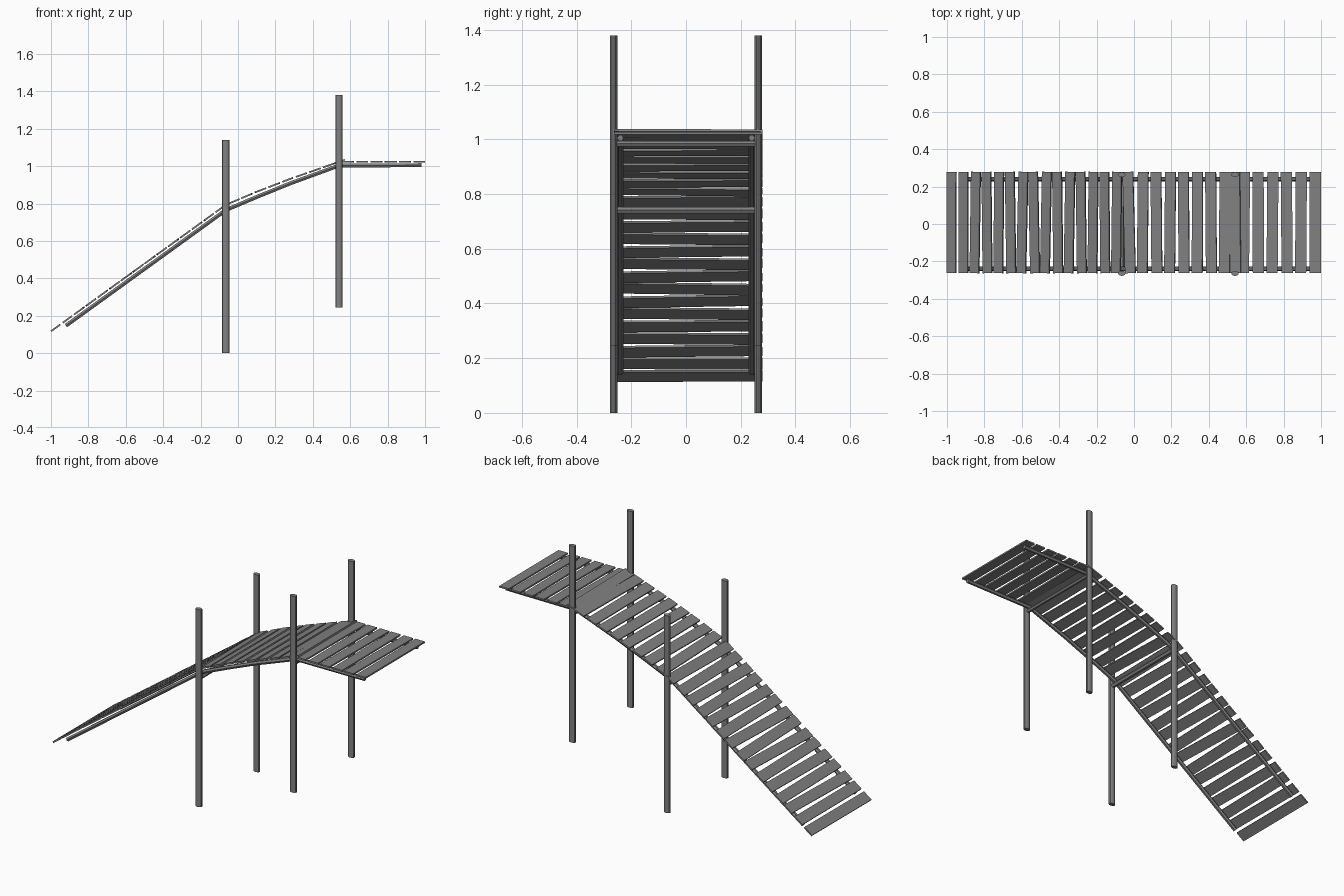
import bpy
import random
from math import atan2, radians
from mathutils import Matrix, Vector

random.seed(4)
cube = bpy.data.objects.get("Cube")
if cube:
    bpy.data.objects.remove(cube, do_unlink=True)

# One weathered grey for everything
grey = bpy.data.materials.new("weathered grey")
grey.use_nodes = True
tone = (0.22, 0.22, 0.22, 1)
grey.diffuse_color = tone
grey.node_tree.nodes["Principled BSDF"].inputs["Base Color"].default_value = tone


def finish(name, smooth):
    obj = bpy.context.object
    obj.name = name
    obj.data.name = name
    obj.data.materials.clear()
    obj.data.materials.append(grey)
    if smooth:
        bpy.ops.object.shade_smooth_by_angle()
    return obj


def post(name, x, y, low, high):
    bpy.ops.mesh.primitive_cylinder_add(vertices=12, radius=1, depth=1,
                                        location=(x, y, (low + high) / 2))
    bpy.context.object.scale = (0.02, 0.0135, high - low)
    bpy.ops.object.transform_apply(location=False, rotation=False, scale=True)
    finish(name, True)


def pole(name, points, radius):
    curve = bpy.data.curves.new(name, "CURVE")
    curve.dimensions = "3D"
    curve.bevel_depth = radius
    curve.bevel_resolution = 1
    curve.use_fill_caps = True
    spline = curve.splines.new("POLY")
    spline.points.add(len(points) - 1)
    for p, co in zip(spline.points, points):
        p.co = (*co, 1)
    obj = bpy.data.objects.new(name, curve)
    bpy.context.collection.objects.link(obj)
    bpy.ops.object.select_all(action="DESELECT")
    obj.select_set(True)
    bpy.context.view_layer.objects.active = obj
    bpy.ops.object.convert(target="MESH")
    finish(name, True)


# Walking surface as (x, z): ramp, gentle arch, level platform
deck = [(-1.0, 0.117), (-0.065, 0.793), (0.1, 0.863), (0.28, 0.932),
        (0.54, 1.023), (1.0, 1.023)]


def surface(x):
    for (x0, z0), (x1, z1) in zip(deck, deck[1:]):
        if x <= x1:
            return z0 + (x - x0) / (x1 - x0) * (z1 - z0), atan2(z1 - z0, x1 - x0)
    return deck[-1][1], 0.0


def plank(index, x, yaw):
    z, slope = surface(x)
    bpy.ops.mesh.primitive_cube_add(size=1)
    turn = Matrix.Rotation(-slope, 4, "Y") @ Matrix.Rotation(radians(yaw), 4, "Z")
    size = Matrix.Diagonal((0.06, 0.542, 0.009, 1))
    bpy.context.object.data.transform(turn @ size)
    bpy.context.object.location = Vector((x, 0.008, z))
    finish(f"plank_{index:02d}", False)


# Planks, laid slightly crooked in alternate directions
ramp = [-0.975 + 0.063 * i for i in range(15)]
arch = [-0.026 + 0.073 * i for i in range(8)]
platform = [0.54] + [0.588 + 0.0762 * i for i in range(6)]
for i, x in enumerate(ramp + arch + platform):
    amount = random.uniform(0.6, 1.6) if x < 0 else random.uniform(0.1, 0.7)
    if i < 2 or x > 0.95:
        amount = 0.1
    plank(i, x, amount if i % 2 else -amount)

# Supports on both sides
rail_line = [(-0.92, 0.147), (-0.065, 0.765), (0.1, 0.835), (0.28, 0.908),
             (0.54, 1.003), (0.98, 1.005)]
for side, s in (("left", -1), ("right", 1)):
    post(f"lower_post_{side}", -0.065, 0.264 * s, 0.0, 1.14)
    post(f"upper_post_{side}", 0.54, 0.264 * s, 0.245, 1.38)
    pole(f"side_rail_{side}", [(x, 0.24 * s, z) for x, z in rail_line], 0.012)

# Cross beams tying each pair of posts
pole("lower_cross_beam", [(-0.065, -0.255, 0.741), (-0.065, 0.255, 0.741)], 0.014)
pole("upper_cross_beam", [(0.54, -0.255, 0.984), (0.54, 0.255, 0.984)], 0.011)
